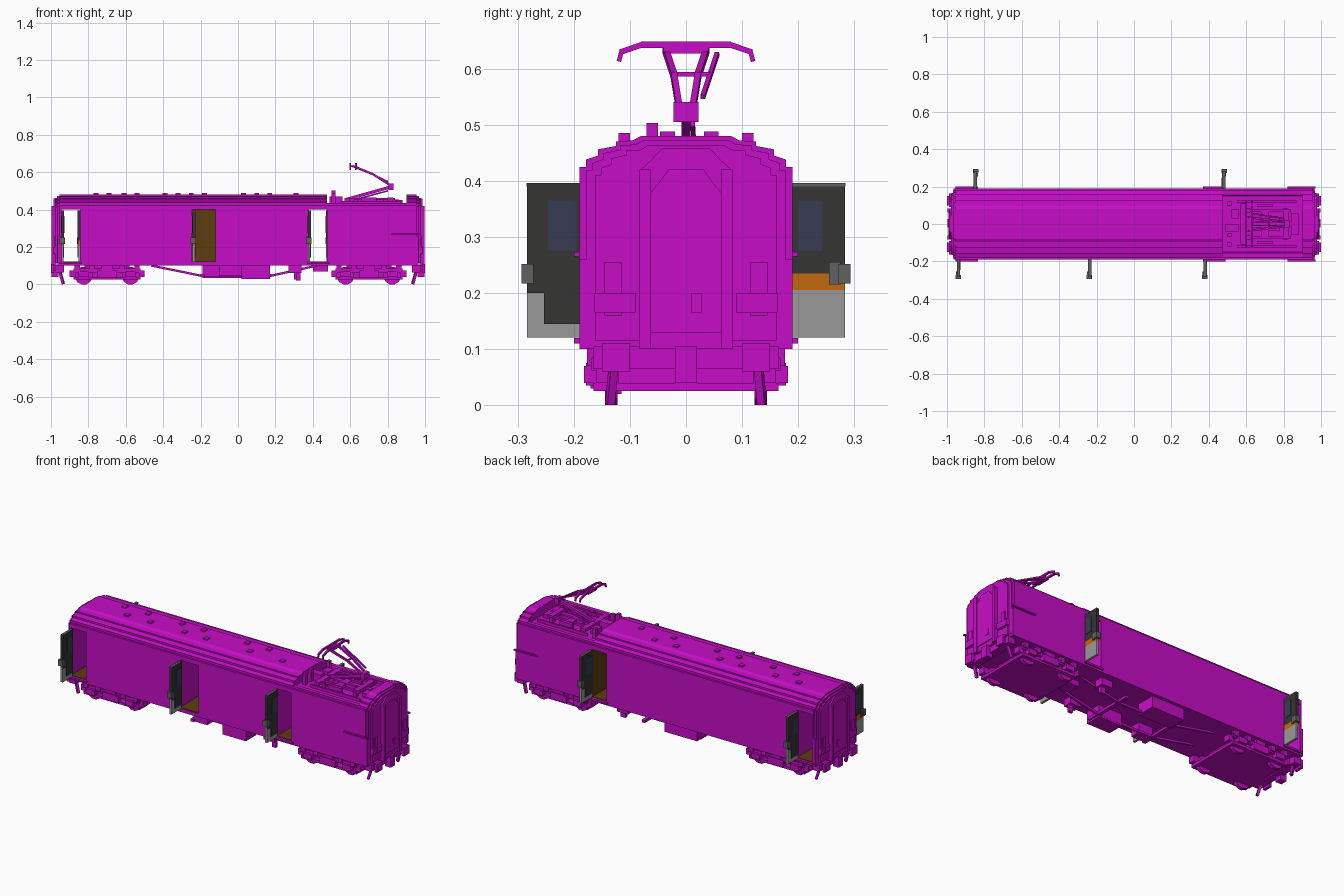
import bpy, bmesh, math
from mathutils import Vector, Matrix

if "Cube" in bpy.data.objects:
    bpy.data.objects.remove(bpy.data.objects["Cube"], do_unlink=True)


def material(name, rgb):
    m = bpy.data.materials.new(name)
    m.use_nodes = True
    m.diffuse_color = (*rgb, 1)
    m.node_tree.nodes["Principled BSDF"].inputs["Base Color"].default_value = (*rgb, 1)
    return m


MAGENTA = material("magenta", (0.57, 0.004, 0.57))
BROWN = material("interior brown", (0.11, 0.046, 0.005))
DARK = material("dark grey", (0.035, 0.035, 0.034))
GREY = material("light grey", (0.32, 0.32, 0.32))
MID = material("handle grey", (0.12, 0.12, 0.12))
ORANGE = material("orange", (0.56, 0.14, 0.005))
GLASS = material("window blue", (0.04, 0.046, 0.085))


def finish(bm, name, *mats):
    bmesh.ops.recalc_face_normals(bm, faces=bm.faces)
    me = bpy.data.meshes.new(name)
    bm.to_mesh(me)
    bm.free()
    for m in mats:
        me.materials.append(m)
    ob = bpy.data.objects.new(name, me)
    bpy.context.collection.objects.link(ob)
    return ob


def add_box(bm, x0, x1, y0, y1, z0, z1):
    mat = Matrix.Translation(((x0 + x1) / 2, (y0 + y1) / 2, (z0 + z1) / 2)) \
        @ Matrix.Diagonal((abs(x1 - x0), abs(y1 - y0), abs(z1 - z0), 1))
    bmesh.ops.create_cube(bm, size=1, matrix=mat)


def add_beam(bm, a, b, t):
    a, b = Vector(a), Vector(b)
    d = b - a
    mat = Matrix.Translation((a + b) / 2) @ d.to_track_quat('Z', 'Y').to_matrix().to_4x4() \
        @ Matrix.Diagonal((t, t, d.length + t * 0.6, 1))
    bmesh.ops.create_cube(bm, size=1, matrix=mat)


def boxes(name, mat, items):
    bm = bmesh.new()
    for it in items:
        add_box(bm, *it)
    return finish(bm, name, mat)


def both(items):
    """Repeat boxes on the other side of y = 0."""
    return items + [(a, b, -d, -c, e, f) for a, b, c, d, e, f in items]


def add_prism(bm, x0, x1, pts):
    a = [bm.verts.new((x0, y, z)) for y, z in pts]
    b = [bm.verts.new((x1, y, z)) for y, z in pts]
    bm.faces.new(a)
    bm.faces.new(b[::-1])
    for i in range(len(pts)):
        j = (i + 1) % len(pts)
        bm.faces.new((a[i], a[j], b[j], b[i]))


# Cross-sections, stepped like the roof edges
STEPS = [(.19, .425), (.178, .425), (.178, .438), (.157, .445), (.157, .456),
         (.125, .462), (.125, .47), (.095, .472), (.08, .48)]
LOW = [(.19, .425), (.178, .425), (.178, .436), (.155, .436), (.15, .428)]
mirror = lambda p: [(-y, z) for y, z in reversed(p)]
arch = lambda p: p + mirror(p)
full = [(-.19, .115), (.19, .115)] + arch(STEPS)
low = [(-.19, .115), (.19, .115)] + arch(LOW)
roof = [(-.19, .4), (.19, .4)] + arch(STEPS)
recess = [(-.19, .4), (.17, .4), (.17, .115), (.19, .115)] + arch(STEPS)

# Body shell, split lengthwise around the doorways
bm = bmesh.new()
for x0, x1, prof in ((-.955, -.945, full), (-.945, -.845, roof), (-.845, -.245, full),
                     (-.245, -.12, recess), (-.12, .38, full), (.38, .475, roof),
                     (.475, .9, low), (.9, .955, full)):
    add_prism(bm, x0, x1, prof)
for f in bm.faces:
    c = f.calc_center_median()
    if -.95 < c.x < .85 and abs(c.y) < .18 and .13 < c.z < .41:
        f.material_index = 1
finish(bm, "body", MAGENTA, BROWN)
boxes("floor_frame", MAGENTA, [(-.965, .965, -.19, .19, .1, .12)])
boxes("doorway_floors", BROWN, [(x, x + w, -.185, .185, .12, .123)
                                for x, w in ((-.945, .1), (-.245, .125), (.38, .095))])
boxes("door_sills", MAGENTA, both([(x, x + .12, .185, .2, .11, .12) for x in (-.955, .37)]))

# Ends: stepped corners, gangway frame, door and lamps
for s, end in ((1, "front"), (-1, "rear")):
    bm = bmesh.new()
    for x0, x1, k, top in ((.955, .967, .94, .985), (.967, .978, .85, .965)):
        add_prism(bm, s * x0, s * x1, [(y * k, z * top if z > .2 else z) for y, z in full])
    hood = lambda w, z0, z1: [(-w, z0), (w, z0), (w, z1 - .04), (w * .8, z1 - .025),
                              (w * .5, z1), (-w * .5, z1), (-w * .8, z1 - .025), (-w, z1 - .04)]
    add_prism(bm, s * .975, s * .987, hood(.083, .1, .458))
    add_prism(bm, s * .985, s * .993, hood(.062, .13, .42))
    finish(bm, end + "_end", MAGENTA)
    bm = bmesh.new()
    for v in (1, -1):
        for y0, y1, z0, z1, x in ((.115, .145, .16, .255, .983), (.09, .13, .165, .2, .99),
                                  (.13, .163, .165, .2, .988), (.17, .19, .12, .26, .965)):
            add_box(bm, s * .95, s * x, v * y0, v * y1, z0, z1)
        add_box(bm, s * .97, s * .998, v * .062, v * .083, .1, .42)     # gangway posts
        add_box(bm, s * .95, s * .995, v * .1, v * .14, .075, .105)     # buffers
        add_box(bm, s * .985, s, v * .1, v * .15, .06, .11)
        add_beam(bm, (s * .95, v * .13, .06), (s * .935, v * .135, .006), .014)
    add_box(bm, s * .985, s * .997, .01, .028, .165, .2)
    add_box(bm, s * .96, s * .998, -.02, .02, .04, .105)                # coupler
    add_box(bm, s * .93, s * .975, -.165, .165, .065, .105)
    finish(bm, end + "_end_fittings", MAGENTA)
boxes("cab_handrails", MAGENTA, both([(.82, .97, .19, .2, .265, .273)]))

# Roof vents
vents = [(x, .045) for x in (-.76, -.61, -.39, -.25, .03, .17)] \
    + [(x, -.033) for x in (-.69, -.54, -.32, -.18, .1, .31)]
boxes("roof_vents", MAGENTA, [(x - .013, x + .013, y - .013, y + .013, .47, .488) for x, y in vents])

# Roof equipment in the lowered bay
boxes("roof_equipment", MAGENTA,
      both([(.55, .87, .115, .125, .43, .447), (.5, .52, .1, .12, .43, .485),
            (.58, .84, .065, .08, .45, .462), (.6, .62, .06, .085, .425, .455),
            (.8, .82, .06, .085, .425, .455), (.64, .78, .02, .035, .44, .462),
            (.66, .74, .09, .108, .43, .465)])
      + [(.57, .6, -.11, .11, .445, .462), (.8, .83, -.08, .08, .445, .465),
         (.68, .72, -.08, .08, .44, .46), (.57, .86, -.012, .012, .43, .455),
         (.5, .52, -.07, -.05, .43, .503), (.49, .56, -.04, .0, .43, .47),
         (.84, .88, -.06, .06, .425, .45), (.52, .56, .03, .08, .43, .46)])

# Pantograph
bm = bmesh.new()
add_beam(bm, (.58, 0, .455), (.82, 0, .522), .016)
add_beam(bm, (.62, .015, .452), (.8, .012, .5), .008)
add_box(bm, .805, .832, -.022, .022, .505, .54)
for s in (1, -1):
    add_beam(bm, (.815, s * .012, .53), (.72, s * .022, .59), .011)
    add_beam(bm, (.72, s * .022, .59), (.615, s * .036, .632), .011)
    for x in (.6, .63):
        add_beam(bm, (x, s * .08, .642), (x, s * .115, .63), .01)
        add_beam(bm, (x, s * .115, .63), (x, s * .119, .615), .008)
add_beam(bm, (.8, .03, .55), (.64, .055, .625), .008)
add_beam(bm, (.72, -.022, .59), (.72, .04, .59), .008)
for x in (.6, .63):
    add_box(bm, x - .005, x + .005, -.08, .08, .637, .648)
add_box(bm, .6, .635, -.04, .04, .627, .637)
finish(bm, "pantograph", MAGENTA)

# Bogies
for s, end in ((1, "front"), (-1, "rear")):
    c = s * .7
    boxes(end + "_bogie_frame", MAGENTA,
          [(c - .18, c + .18, -.165, .165, .025, .04), (c - .12, c + .12, -.1, .1, .04, .1)]
          + both([(c - .18, c + .18, .15, .168, .062, .085), (c - .05, c + .05, .15, .178, .035, .075),
                  (c - .03, c + .03, .14, .172, .07, .102), (c - .2, c - .17, .12, .16, .04, .075),
                  (c + .17, c + .2, .12, .16, .04, .075)]
                 + [(c + d - .027, c + d + .027, .15, .182, .04, .07) for d in (-.125, .125)]
                 + [(c + d - .014, c + d + .014, .15, .176, .07, .1) for d in (-.08, .08, -.16, .16)]))
    bm = bmesh.new()
    for d in (-.125, .125):
        for y in (-.133, .133):
            bmesh.ops.create_cone(bm, cap_ends=True, segments=12, radius1=.048, radius2=.048, depth=.022,
                                  matrix=Matrix.Translation((c + d, y, .0465))
                                  @ Matrix.Rotation(math.pi / 2, 4, 'X') @ Matrix.Rotation(math.pi / 12, 4, 'Z'))
        add_box(bm, c + d - .015, c + d + .015, -.13, .13, .04, .065)
    finish(bm, end + "_wheelsets", MAGENTA)

# Underfloor boxes and truss rods
boxes("underfloor_boxes", MAGENTA,
      [(.02, .17, -.17, -.075, .03, .1), (-.19, .02, .06, .17, .035, .1),
       (-.19, -.1, -.14, -.08, .04, .1), (.27, .34, -.15, -.1, .06, .1),
       (.31, .335, -.13, -.115, .02, .06), (.27, .34, .1, .15, .06, .1), (.3, .33, .11, .13, .025, .06),
       (-.2, -.18, -.15, .15, .04, .055), (.16, .18, -.15, .15, .04, .055), (.4, .48, -.04, .04, .07, .1)])
bm = bmesh.new()
for y in (-.08, .08):
    add_beam(bm, (-.46, y, .1), (-.19, y, .045), .012)
    add_beam(bm, (-.19, y, .045), (.17, y, .045), .012)
    add_beam(bm, (.17, y, .045), (.42, y, .1), .012)
finish(bm, "truss_rods", MAGENTA)


# Swung-open doors; o is the side of the door (in x) that is the outer face
def door(name, x, s, o):
    def part(label, mat, x0, x1, y0, y1, z0, z1):
        boxes(name + label, mat, [(x + o * x0, x + o * x1, s * y0, s * y1, z0, z1)])
    part("_lower_panel", GREY, -.006, .007, .19, .283, .121, .205)
    part("_stripe", ORANGE, -.006, .007, .19, .283, .205, .235)
    part("_upper_panel", DARK, -.006, .007, .19, .283, .235, .395)
    part("_lining", DARK, -.009, -.005, .19, .253, .145, .395)
    part("_lining_edge", DARK, -.009, -.005, .253, .283, .2, .395)
    part("_outer_window", GLASS, .006, .009, .2, .243, .275, .365)
    part("_inner_window", GLASS, -.011, -.008, .195, .245, .275, .365)
    part("_handle", MID, -.012, .016, .272, .293, .217, .252)
    part("_handle_plate", MID, .006, .013, .255, .275, .215, .255)
    part("_top_edge", MID, -.007, .008, .19, .284, .39, .396)


door("rear_right_door", -.938, -1, -1)
door("middle_right_door", -.237, -1, -1)
door("front_right_door", .38, -1, -1)
door("rear_left_door", -.848, 1, 1)
door("front_left_door", .48, 1, 1)
